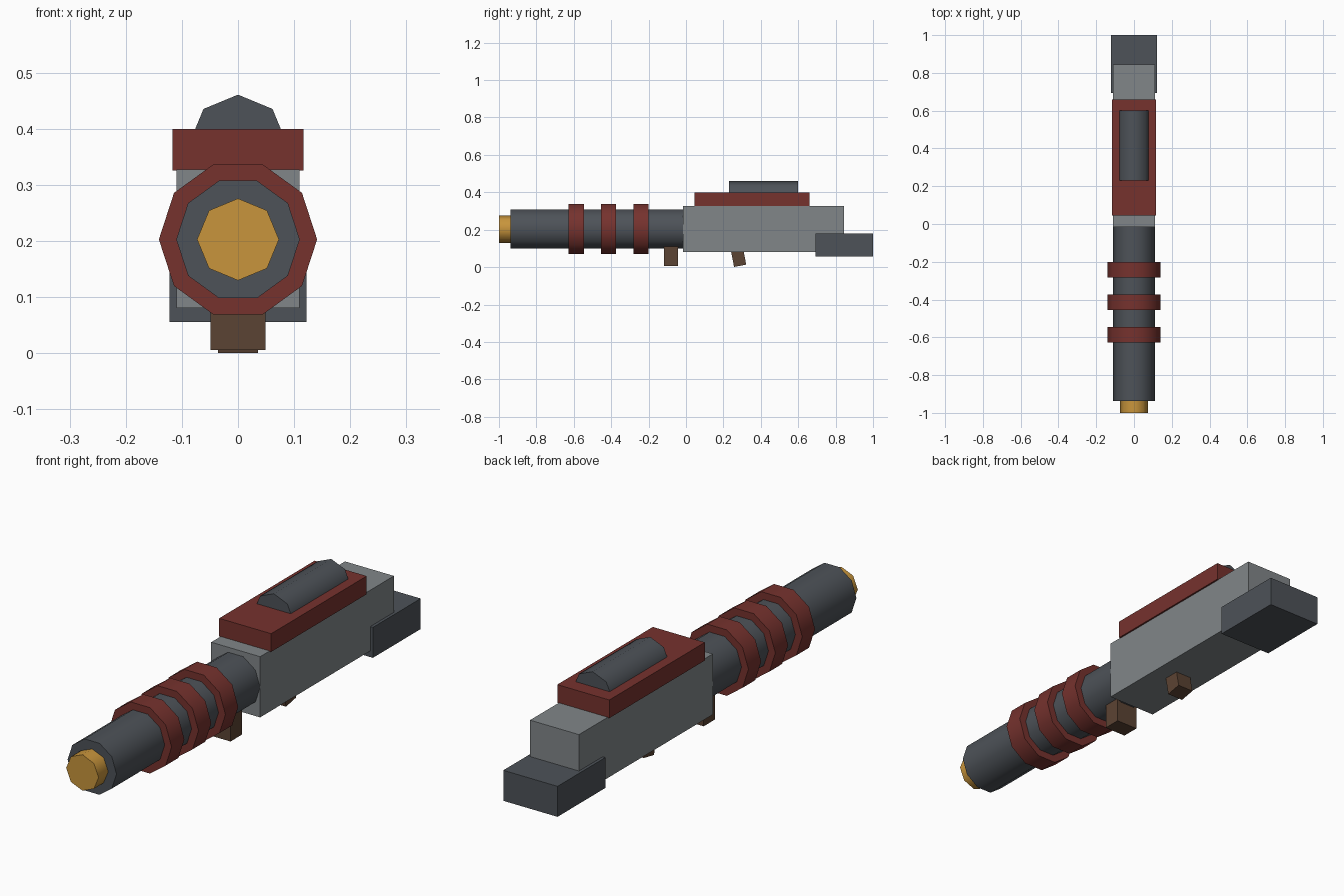
import bpy, bmesh, math
from mathutils import Matrix

if "Cube" in bpy.data.objects:
    bpy.data.objects.remove(bpy.data.objects["Cube"])


def material(name, rgb):
    m = bpy.data.materials.new(name)
    m.diffuse_color = (*rgb, 1)
    m.use_nodes = True
    m.node_tree.nodes["Principled BSDF"].inputs["Base Color"].default_value = m.diffuse_color
    return m


DARK = material("dark_steel", (0.075, 0.085, 0.098))
GREY = material("grey_steel", (0.22, 0.24, 0.25))
RED = material("red_paint", (0.18, 0.032, 0.027))
GOLD = material("gold", (0.58, 0.30, 0.045))
BROWN = material("brown_grip", (0.105, 0.056, 0.033))


def finish(name, bm, mat):
    bmesh.ops.recalc_face_normals(bm, faces=bm.faces)
    me = bpy.data.meshes.new(name)
    bm.to_mesh(me)
    bm.free()
    me.materials.append(mat)
    ob = bpy.data.objects.new(name, me)
    bpy.context.collection.objects.link(ob)
    return ob


def box(name, width, y0, y1, z0, z1, mat, tilt=0):
    """Box centred on x = 0, optionally tilted about its x axis."""
    bm = bmesh.new()
    bmesh.ops.create_cube(bm, size=1, matrix=Matrix.Diagonal((width, y1 - y0, z1 - z0, 1)))
    ob = finish(name, bm, mat)
    ob.location = (0, (y0 + y1) / 2, (z0 + z1) / 2)
    ob.rotation_euler.x = math.radians(tilt)
    return ob


def tube(name, radius, sides, y0, y1, z, mat):
    """Closed prism along y with a vertex on the +x side, smooth around its length."""
    bm = bmesh.new()
    angles = [2 * math.pi * i / sides for i in range(sides)]
    ends = [[bm.verts.new((radius * math.cos(a), y, radius * math.sin(a))) for a in angles]
            for y in (y0, y1)]
    bm.faces.new(ends[0])
    bm.faces.new(ends[1])
    for i in range(sides):
        j = (i + 1) % sides
        bm.faces.new((ends[0][i], ends[0][j], ends[1][j], ends[1][i]))
    ob = finish(name, bm, mat)
    ob.location.z = z
    bpy.ops.object.select_all(action='DESELECT')
    ob.select_set(True)
    bpy.context.view_layer.objects.active = ob
    bpy.ops.object.shade_smooth_by_angle(angle=math.radians(50))
    return ob


AXIS = 0.203  # barrel centre height

# Barrel, muzzle and cooling rings
tube("barrel", 0.11, 10, -0.938, 0.03, AXIS, DARK)
tube("muzzle", 0.073, 8, -1.0, -0.90, AXIS, GOLD)
for i in range(3):
    y = -0.587 + 0.173 * i
    tube(f"barrel_ring_{i + 1}", 0.141, 10, y - 0.041, y + 0.041, AXIS, RED)

# Receiver, top cover, sight and stock
box("receiver", 0.22, -0.015, 0.845, 0.081, 0.328, GREY)
box("top_cover", 0.234, 0.046, 0.66, 0.326, 0.40, RED)
tube("sight", 0.087, 8, 0.23, 0.60, 0.374, DARK)
box("stock", 0.244, 0.693, 1.0, 0.056, 0.18, DARK)

# Grips underneath
box("front_grip", 0.098, -0.118, -0.044, 0.006, 0.13, BROWN)
box("rear_grip", 0.072, 0.245, 0.311, 0.006, 0.126, BROWN, tilt=11)
